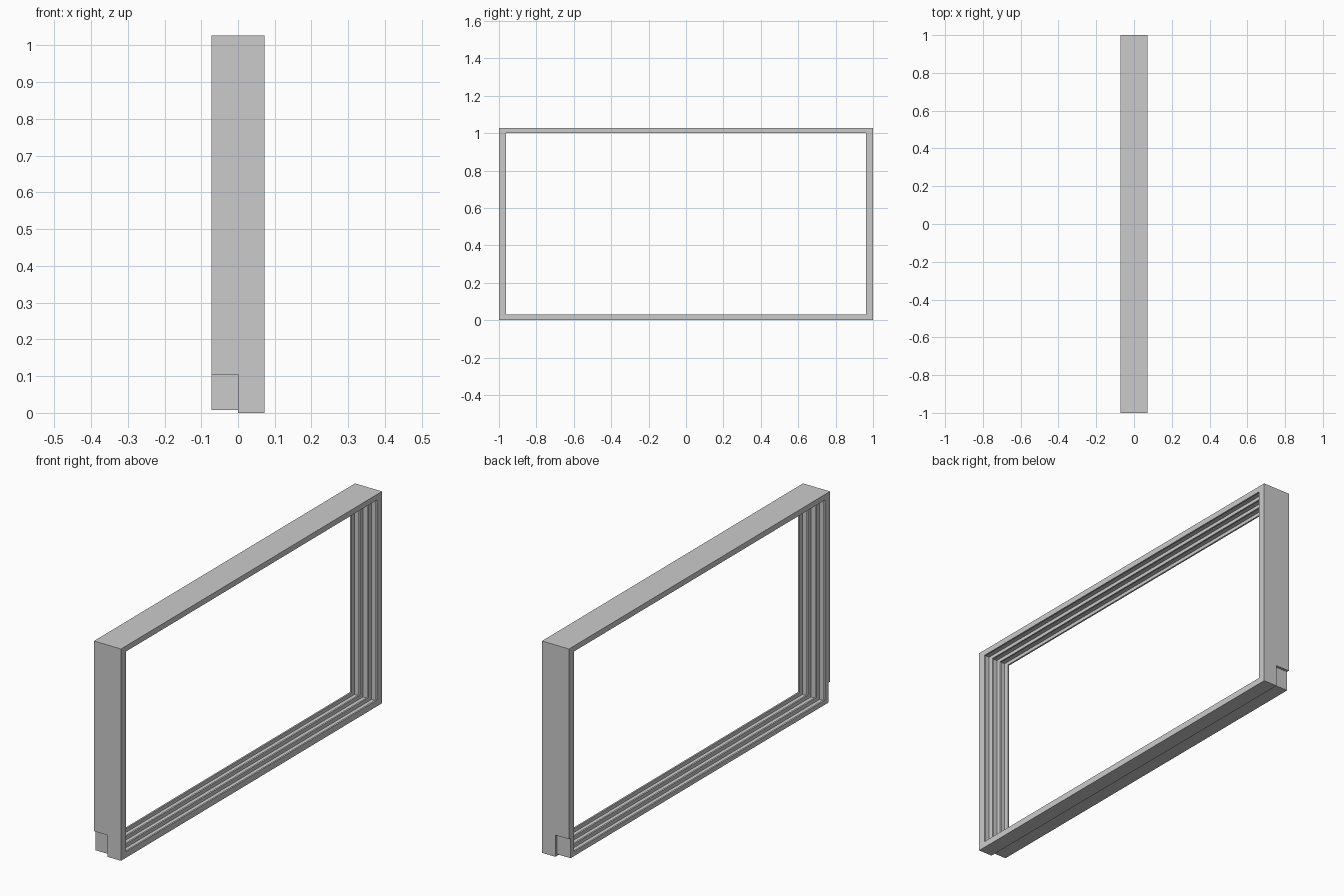
import bpy
import bmesh

if "Cube" in bpy.data.objects:
    bpy.data.objects.remove(bpy.data.objects["Cube"])

HALF_X, HALF_Y, TOP = 0.0725, 1.0, 1.027
JAMB, HEAD, SILL = 0.038, 0.027, 0.03   # full depth of each side of the frame
BASE, RIDGE, TRACKS = 0.4, 0.008, 3     # web depth share, ridge width, channel count


def comb_profile():
    """(x, depth share) outline: a web carrying thin ridges with channels between."""
    pts = [(-HALF_X, 0.0)]
    pitch = (2 * HALF_X - RIDGE) / TRACKS
    for i in range(TRACKS + 1):
        x = -HALF_X + i * pitch
        if i > 0:
            pts.append((x, BASE))
        pts += [(x, 1.0), (x + RIDGE, 1.0)]
        if i < TRACKS:
            pts.append((x + RIDGE, BASE))
    pts.append((HALF_X, 0.0))
    return pts


def corner_loop(x, a):
    """Mitred rectangle at the given depth share."""
    y, lo, hi = HALF_Y - a * JAMB, a * SILL, TOP - a * HEAD
    return [(x, -y, lo), (x, y, lo), (x, y, hi), (x, -y, hi)]


def cutter(name, lo, hi):
    bpy.ops.mesh.primitive_cube_add(size=1, location=[(a + b) / 2 for a, b in zip(lo, hi)])
    ob = bpy.context.object
    ob.name = name
    ob.scale = [b - a for a, b in zip(lo, hi)]
    ob.hide_render = True
    ob.hide_set(True)
    return ob


# Window frame: comb profile swept round four mitred corners
bm = bmesh.new()
loops = [[bm.verts.new(c) for c in corner_loop(x, a)] for x, a in comb_profile()]
for i, cur in enumerate(loops):
    nxt = loops[(i + 1) % len(loops)]
    for j in range(4):
        k = (j + 1) % 4
        bm.faces.new((cur[j], cur[k], nxt[k], nxt[j]))
bmesh.ops.recalc_face_normals(bm, faces=bm.faces)
mesh = bpy.data.meshes.new("window_frame")
bm.to_mesh(mesh)
bm.free()
frame = bpy.data.objects.new("window_frame", mesh)
bpy.context.collection.objects.link(frame)

# Shallow rebates at the foot of both jambs and under the sill, on the -x half
cutters = [
    cutter("front_notch_cutter", (-0.2, -1.1, -0.1), (0, -0.988, 0.105)),
    cutter("back_notch_cutter", (-0.2, 0.988, -0.1), (0, 1.1, 0.105)),
    cutter("sill_rebate_cutter", (-0.2, -1.2, -0.12), (0, 1.2, 0.008)),
]
for c in cutters:
    mod = frame.modifiers.new(c.name, 'BOOLEAN')
    mod.operation = 'DIFFERENCE'
    mod.solver = 'EXACT'
    mod.object = c
